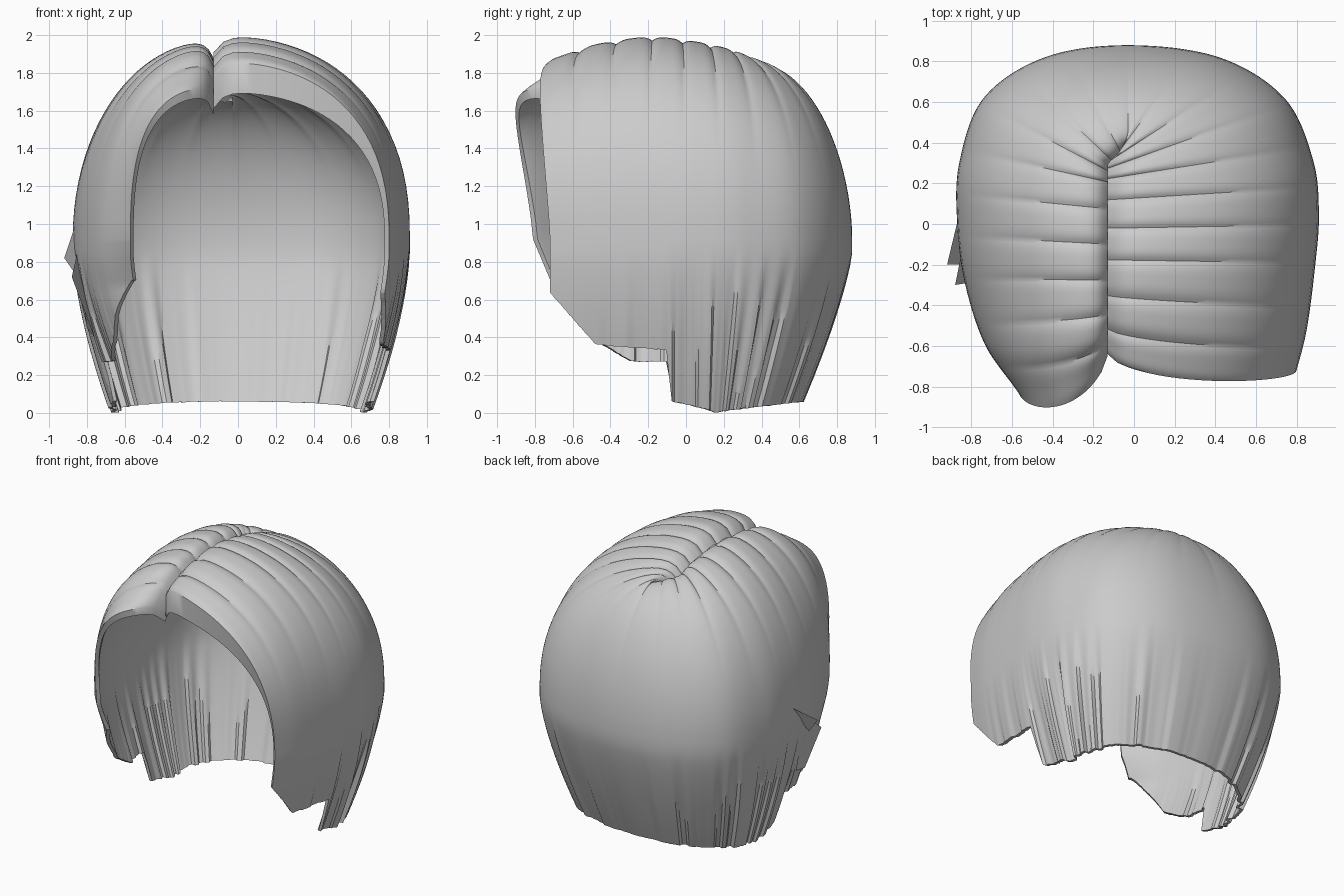
import bpy, bmesh, math, random
from mathutils import Vector

if "Cube" in bpy.data.objects:
    bpy.data.objects.remove(bpy.data.objects["Cube"])

STRANDS, STEPS, LOWER = 130, 26, 12
PART_X, WAIST = -0.13, 0.92

grey = bpy.data.materials.new("hair_grey")
grey.use_nodes = True
grey.diffuse_color = (0.6, 0.6, 0.6, 1)
grey.node_tree.nodes["Principled BSDF"].inputs["Base Color"].default_value = grey.diffuse_color

# Guide strands from front to back: root y, root z, widest x, widest y
LEFT = [(-.64, 1.88, .80, -.72), (-.45, 1.96, .85, -.52), (-.2, 2.0, .89, -.22),
        (.02, 1.98, .91, .05), (.2, 1.94, .88, .32), (.28, 1.9, .74, .62),
        (.34, 1.87, .42, .82), (.4, 1.84, -.03, .88)]
RIGHT = [(-.65, 1.74, -.57, -.81), (-.52, 1.91, -.73, -.6), (-.3, 1.96, -.83, -.3),
         (-.05, 1.97, -.87, 0), (.18, 1.94, -.86, .3), (.27, 1.9, -.74, .62),
         (.34, 1.87, -.44, .82), (.4, 1.84, -.03, .88)]
# Hem height by depth
LEFT_HEM = [(-.75, .67), (-.48, .36), (-.1, .33), (-.08, .06), (.2, 0), (.9, .06)]
RIGHT_HEM = [(-.8, .7), (-.5, .38), (-.3, .27), (-.1, .27), (-.08, .06), (.2, 0), (.9, .06)]


def clamp(v):
    return max(0.0, min(1.0, v))


def guide(rows, t):
    """Smooth blend through the guide strands; the last row only steers the end."""
    segments = len(rows) - 2
    i = min(int(t * segments), segments - 1)
    u = t * segments - i
    p = [Vector(rows[max(0, i + k)]) for k in (-1, 0, 1, 2)]
    return (p[1] * 2 + (p[2] - p[0]) * u + (p[0] * 2 - p[1] * 5 + p[2] * 4 - p[3]) * u**2
            + (p[1] * 3 - p[0] - p[2] * 3 + p[3]) * u**3) / 2


def hem_height(hem, y):
    for (y0, z0), (y1, z1) in zip(hem, hem[1:]):
        if y <= y1:
            return z0 + (z1 - z0) * clamp((y - y0) / (y1 - y0))
    return hem[-1][1]


def strand(rows, hem, t, side, fold, ragged):
    """Outer and inner points of one strand from the parting to its tip."""
    root_y, root_z, wide_x, wide_y = guide(rows, t)
    front, rear = clamp(1 - t / 0.3) ** 2, clamp(t * 4 - 3)
    root_x = PART_X + 0.1 * rear
    blend = clamp(t * 2 - 1)
    power = (2.35 if side > 0 else 2.05 + 0.55 * front) * (1 - blend) + 1.85 * blend
    bulge = (0.09 if side > 0 else 0.16) * front
    valley = (1 - abs(math.sin(math.pi * 10 * t))) ** 2 * (1 - 0.7 * blend)
    depth = 0.16 if side > 0 else 0.16 - 0.11 * front
    outer, inner = [], []
    # crown: a rounded arc with lock valleys and a sunken parting
    for j in range(STEPS + 1):
        a = math.pi / 2 * (j / STEPS) ** 1.2
        h, v = math.sin(a) ** (2 / power), max(0, math.cos(a)) ** (2 / power)
        x = root_x + (wide_x - root_x) * h
        y = root_y + (wide_y - root_y) * h - bulge * math.sin(math.pi * math.sqrt(2 * a / math.pi))
        z = WAIST + (root_z - WAIST) * v
        z -= 0.09 * (1 - 0.7 * rear) * math.exp(-h / 0.05) + 0.02 * valley * v * v
        outer.append(Vector((x, y, z)))
        inner.append(Vector((x * (1 - .03 * h), y * (1 - .03 * h), z - depth * v)))
    # lower lengths: taper to the neck with uneven folds
    tip = hem_height(hem, wide_y) + ragged
    tuck = 0.14 * clamp(-wide_y * 2) if side < 0 else 0
    for j in range(1, LOWER + 1):
        z = WAIST + (tip - WAIST) * j / LOWER
        low = clamp((0.85 - z) / 0.85)
        crease = fold * clamp((0.85 - z) * 2)
        sx = 1 - (0.23 + tuck) * low ** 1.5 + crease
        sy = 1 - 0.32 * low ** 1.3 * clamp(wide_y * 3) + crease
        if side < 0:
            sy -= 0.13 * clamp(-wide_y * 2 - 0.6) * clamp((WAIST - z) * 4)
        p = Vector((wide_x * sx, wide_y * sy, z))
        outer.append(p)
        inner.append(Vector((p.x * .97, p.y * .97, z)))
    return outer, inner


def add_object(name, bm):
    mesh = bpy.data.meshes.new(name)
    bm.to_mesh(mesh)
    bm.free()
    mesh.materials.append(grey)
    obj = bpy.data.objects.new(name, mesh)
    bpy.context.collection.objects.link(obj)
    bpy.ops.object.select_all(action="DESELECT")
    obj.select_set(True)
    bpy.context.view_layer.objects.active = obj
    bpy.ops.object.shade_smooth_by_angle(angle=math.radians(40))


def hair_side(name, rows, hem, side, seed):
    rng = random.Random(seed)
    bm = bmesh.new()
    layers, fold = [], 0
    for i in range(STRANDS + 1):
        if i % 3 == 0:
            fold = rng.uniform(-0.03, 0.015)
        t = i / STRANDS
        edge = fold * clamp((1 - t) * 5) * clamp(t * 4 - 0.4)
        pair = strand(rows, hem, t, side, edge, rng.uniform(0, 0.004))
        layers.append([[bm.verts.new(p) for p in line] for line in pair])
    last = STEPS + LOWER

    def quad(*verts):
        bm.faces.new(verts if side > 0 else verts[::-1])

    for (o0, n0), (o1, n1) in zip(layers, layers[1:]):
        for j in range(last):
            quad(o0[j], o0[j + 1], o1[j + 1], o1[j])
            quad(n0[j], n1[j], n1[j + 1], n0[j + 1])
        quad(o0[last], n0[last], n1[last], o1[last])
    # close the front rim
    o, n = layers[0]
    for j in range(last):
        quad(o[j], n[j], n[j + 1], o[j + 1])
    add_object(name, bm)


def flick(name, points):
    """Thin loose lock standing off the side."""
    bm = bmesh.new()
    bm.faces.new([bm.verts.new(p) for p in points])
    add_object(name, bm)


hair_side("hair_left", LEFT + RIGHT[-2:-1], LEFT_HEM, 1, 3)
hair_side("hair_right", RIGHT + LEFT[-2:-1], RIGHT_HEM, -1, 8)
flick("loose_lock_upper", [(-.86, .05, 1.0), (-.92, -.2, .82), (-.85, -.2, .72)])
flick("loose_lock_lower", [(-.85, -.15, .85), (-.88, -.3, .72), (-.76, -.28, .4), (-.8, -.12, .45)])
